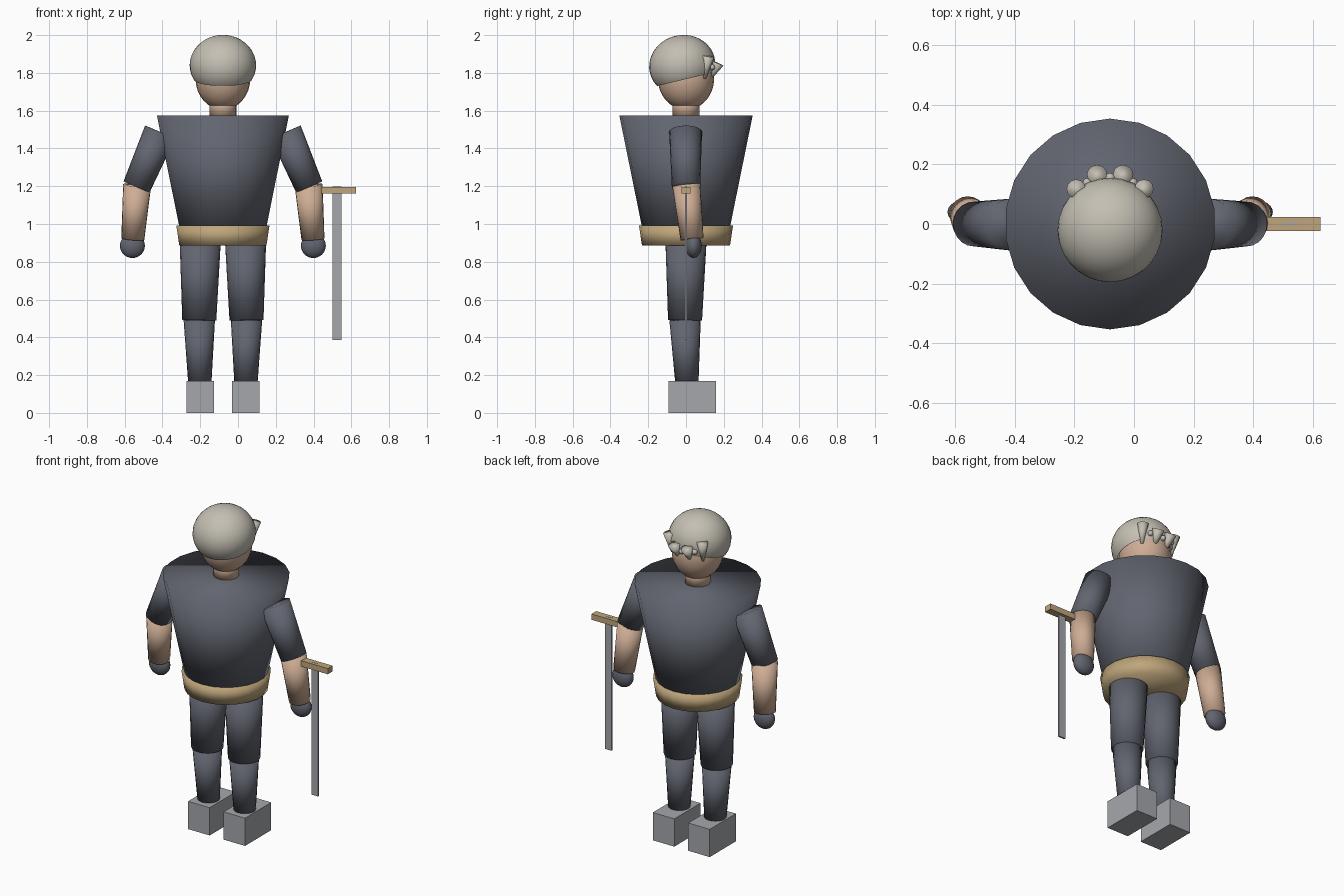
import bpy, bmesh, math
from mathutils import Vector, Matrix

if "Cube" in bpy.data.objects:
    bpy.data.objects.remove(bpy.data.objects["Cube"])

CX = -0.08  # body axis; the sword makes the figure off-centre


def material(name, rgb):
    m = bpy.data.materials.new(name)
    m.diffuse_color = (*rgb, 1)
    m.use_nodes = True
    m.node_tree.nodes["Principled BSDF"].inputs["Base Color"].default_value = m.diffuse_color
    return m


CLOTH = material("dark_cloth", (0.12, 0.13, 0.16))
SKIN = material("skin", (0.62, 0.42, 0.30))
TAN = material("tan_leather", (0.52, 0.38, 0.20))
HAIR = material("pale_hair", (0.55, 0.52, 0.45))
STEEL = material("steel", (0.38, 0.39, 0.41))


def finish(name, bm, mat, smooth=True):
    bmesh.ops.recalc_face_normals(bm, faces=bm.faces)
    me = bpy.data.meshes.new(name)
    bm.to_mesh(me)
    bm.free()
    me.materials.append(mat)
    for p in me.polygons:
        p.use_smooth = smooth
    ob = bpy.data.objects.new(name, me)
    bpy.context.collection.objects.link(ob)
    return ob


def limb(name, a, b, ra, rb, mat, sides=20):
    """Tapered closed cylinder from a (radius ra) to b (radius rb)."""
    a, b = Vector(a), Vector(b)
    d = b - a
    # Build along -z when the limb hangs down, so it is not twisted
    flip = d.z < 0
    if flip:
        a, b, ra, rb, d = b, a, rb, ra, -d
    rot = Vector((0, 0, 1)).rotation_difference(d).to_matrix().to_4x4()
    bm = bmesh.new()
    bmesh.ops.create_cone(bm, cap_ends=True, segments=sides, radius1=ra, radius2=rb,
                          depth=d.length, matrix=Matrix.Translation((a + b) / 2) @ rot)
    return finish(name, bm, mat)


def ball(name, c, r, mat, seg=24, rings=16):
    bm = bmesh.new()
    bmesh.ops.create_uvsphere(bm, u_segments=seg, v_segments=rings, radius=1,
                              matrix=Matrix.Translation(c) @ Matrix.Diagonal((*r, 1)))
    return finish(name, bm, mat)


def box(name, lo, hi, mat):
    lo, hi = Vector(lo), Vector(hi)
    bm = bmesh.new()
    bmesh.ops.create_cube(bm, size=1, matrix=Matrix.Translation((lo + hi) / 2)
                          @ Matrix.Diagonal((*(hi - lo), 1)))
    return finish(name, bm, mat, False)


# Torso, belt, neck, head
limb("torso", (CX, 0, 0.95), (CX, 0, 1.575), 0.226, 0.353, CLOTH, 22)
limb("belt", (CX, 0, 0.885), (CX, 0, 0.992), 0.233, 0.249, TAN, 22)
limb("neck", (CX, 0, 1.565), (CX, 0, 1.67), 0.072, 0.072, SKIN)
ball("head", (CX, 0, 1.77), (0.145, 0.149, 0.165), SKIN)

# Hair cap: sphere cut below its equator, tilted up at the back
bm = bmesh.new()
bmesh.ops.create_uvsphere(bm, u_segments=28, v_segments=20, radius=1)
bmesh.ops.bisect_plane(bm, geom=bm.verts[:] + bm.edges[:] + bm.faces[:],
                       plane_co=(0, 0, -0.47), plane_no=(0, 0, -1), clear_outer=True)
bm.transform(Matrix.Translation((CX, -0.02, 1.84)) @ Matrix.Rotation(math.radians(13.5), 4, 'X')
             @ Matrix.Diagonal((0.176, 0.176, 0.16, 1)))
me_hair = finish("hair_cap", bm, HAIR)

for s, side in ((-1, "left"), (1, "right")):
    # Hair tufts tapering downward behind the head
    limb("outer_tuft_" + side, (CX + s * 0.114, 0.118, 1.888), (CX + s * 0.104, 0.098, 1.77),
         0.032, 0.008, HAIR, 12)
    limb("inner_tuft_" + side, (CX + s * 0.044, 0.167, 1.852), (CX + s * 0.038, 0.130, 1.772),
         0.034, 0.008, HAIR, 12)
    ball("hair_bead_" + side, (CX + s * 0.076, 0.138, 1.83), (0.016,) * 3, HAIR, 12, 8)

    # Arms
    elbow = (CX + s * 0.457, 0, 1.196)
    limb("upper_arm_" + side, (CX + s * 0.332, -0.002, 1.487), elbow, 0.087, 0.075, CLOTH)
    limb("forearm_" + side, (CX + s * 0.454, 0.002, 1.205), (CX + s * 0.477, 0.032, 0.92),
         0.074, 0.061, SKIN)
    ball("hand_" + side, (CX + s * 0.479, 0.04, 0.885), (0.066, 0.043, 0.065), CLOTH)

    # Legs and shoes
    limb("thigh_" + side, (CX + s * 0.12, 0, 0.91), (CX + s * 0.125, -0.005, 0.49),
         0.109, 0.090, CLOTH)
    limb("shin_" + side, (CX + s * 0.125, -0.005, 0.492), (CX + s * 0.122, 0.005, 0.15),
         0.083, 0.061, CLOTH)
    x = CX + s * 0.12
    box("shoe_" + side, (x - 0.073, -0.093, 0), (x + 0.073, 0.16, 0.17), STEEL)
ball("hair_bead_middle", (CX, 0.155, 1.82), (0.016,) * 3, HAIR, 12, 8)

# Sword hanging point-down beside the right arm
box("sword_guard", (0.423, -0.023, 1.162), (0.625, 0.023, 1.197), TAN)
box("sword_blade", (0.501, -0.005, 0.385), (0.547, 0.005, 1.198), STEEL)
